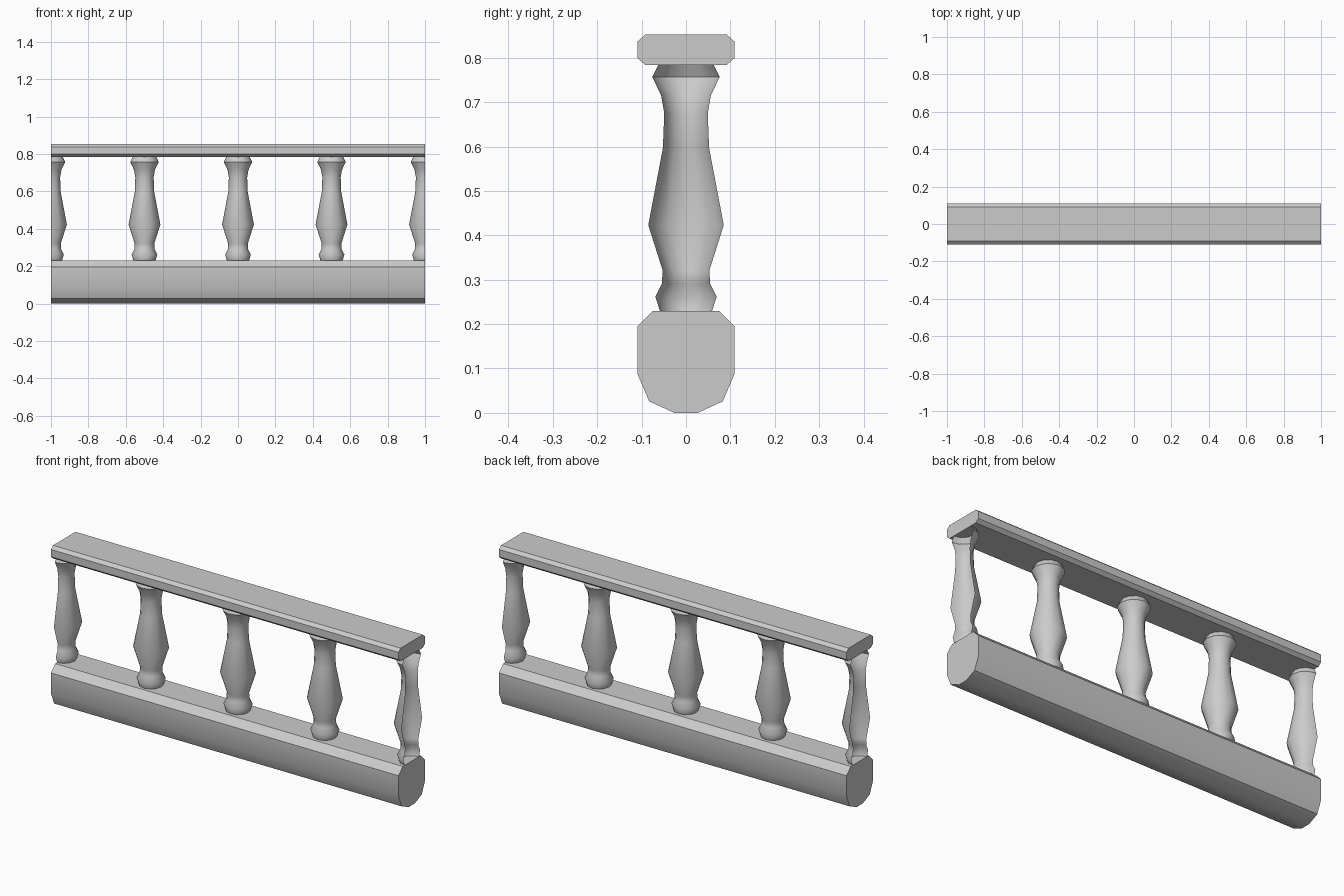
import bpy, math

if "Cube" in bpy.data.objects:
    bpy.data.objects.remove(bpy.data.objects["Cube"])

SEGMENTS = 12


def make_object(name, verts, faces, angle):
    mesh = bpy.data.meshes.new(name)
    mesh.from_pydata(verts, [], faces)
    obj = bpy.data.objects.new(name, mesh)
    bpy.context.collection.objects.link(obj)
    bpy.ops.object.select_all(action='DESELECT')
    obj.select_set(True)
    bpy.context.view_layer.objects.active = obj
    bpy.ops.object.shade_smooth_by_angle(angle=math.radians(angle))
    return obj


def rail(name, half_profile):
    """Mirror a half (y, z) section, listed bottom to top, and extrude it along x."""
    section = half_profile + [(-y, z) for y, z in reversed(half_profile)]
    n = len(section)
    verts = [(x, y, z) for x in (-1, 1) for y, z in section]
    faces = [(i, (i + 1) % n, n + (i + 1) % n, n + i)[::-1] for i in range(n)]
    faces += [tuple(reversed(range(n))), tuple(range(n, 2 * n))]
    return make_object(name, verts, faces, 30)


def baluster(name, x, profile, start=0, steps=SEGMENTS):
    """Lathe an (r, z) profile around the vertical axis at x."""
    n = steps + 1 if steps < SEGMENTS else steps
    verts = []
    for r, z in profile:
        for i in range(n):
            a = start + 2 * math.pi * i / SEGMENTS
            verts.append((x + r * math.cos(a), r * math.sin(a), z))
    faces = [(k * n + i, k * n + (i + 1) % n, (k + 1) * n + (i + 1) % n, (k + 1) * n + i)
             for k in range(len(profile) - 1) for i in range(steps)]
    return make_object(name, verts, faces, 45)


# Plinth and handrail
rail("base_rail", [(0.026, 0), (0.083, 0.026), (0.109, 0.087), (0.109, 0.195), (0.074, 0.23)])
rail("hand_rail", [(0.092, 0.784), (0.109, 0.799), (0.109, 0.837), (0.092, 0.852)])

# Turned balusters: three whole, plus open half shells where the section tiles
turning = [(0.059, 0.23), (0.069, 0.262), (0.054, 0.291), (0.053, 0.322), (0.085, 0.423),
           (0.052, 0.597), (0.049, 0.675), (0.056, 0.715), (0.076, 0.757), (0.062, 0.785)]
for i, x in enumerate((-0.5, 0, 0.5)):
    baluster(f"baluster_{i + 1}", x, turning)
baluster("half_baluster_left", -1, turning, -math.pi / 2, SEGMENTS // 2)
baluster("half_baluster_right", 1, turning, math.pi / 2, SEGMENTS // 2)
